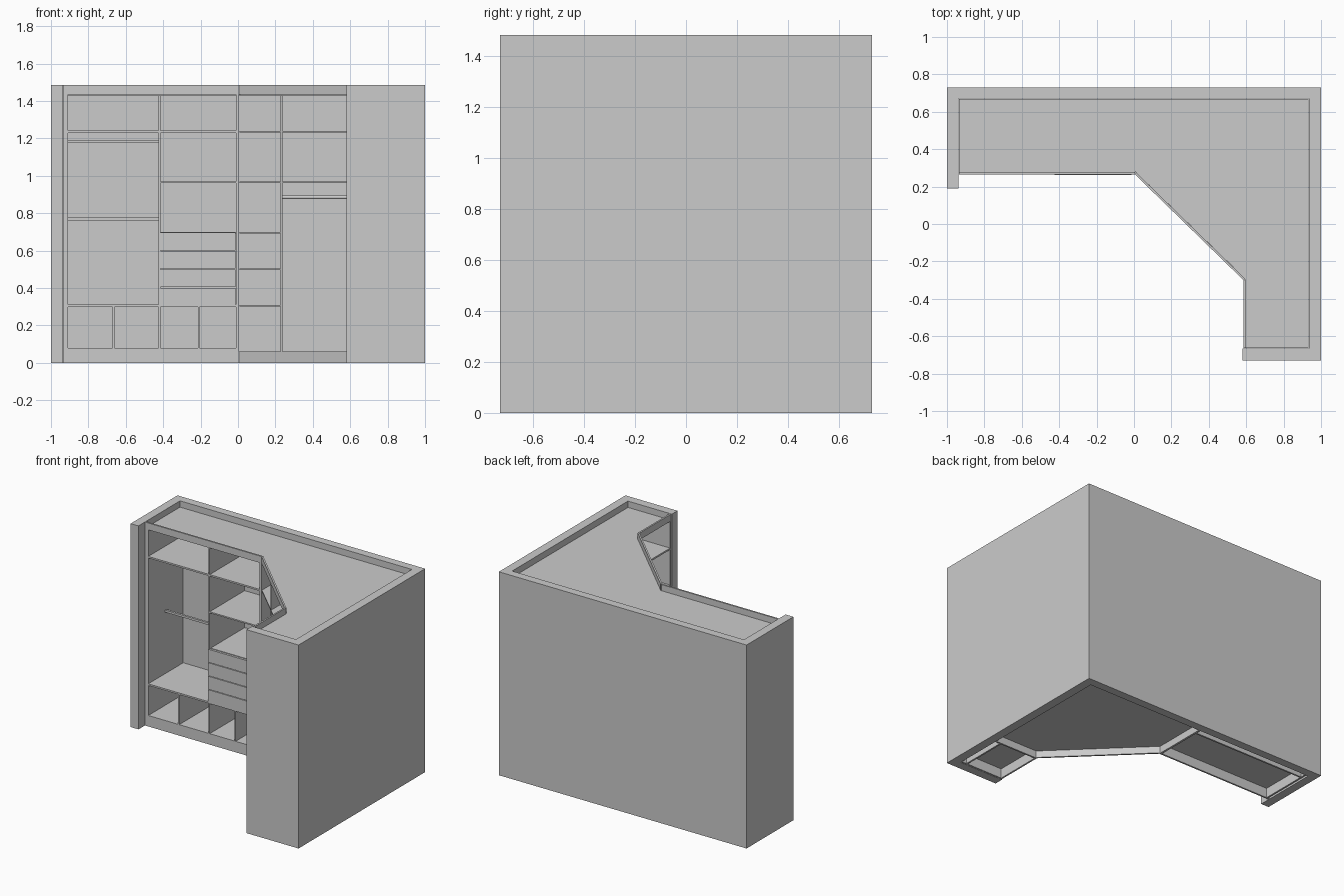
import bpy, bmesh

if "Cube" in bpy.data.objects:
    bpy.data.objects.remove(bpy.data.objects["Cube"])

T = 0.012          # board thickness
TOP = 1.485        # wall height
F, B = 0.265, 0.668    # front and back of the left unit
RX, RB = 0.585, 0.933  # front and back of the right unit
RY0, RY1 = -0.664, -0.30


def prism(name, pts, z0, z1):
    bm = bmesh.new()
    face = bm.faces.new([bm.verts.new((x, y, z0)) for x, y in pts])
    ext = bmesh.ops.extrude_face_region(bm, geom=[face])
    verts = [g for g in ext["geom"] if isinstance(g, bmesh.types.BMVert)]
    bmesh.ops.translate(bm, verts=verts, vec=(0, 0, z1 - z0))
    bmesh.ops.recalc_face_normals(bm, faces=bm.faces[:])
    me = bpy.data.meshes.new(name)
    bm.to_mesh(me)
    bm.free()
    ob = bpy.data.objects.new(name, me)
    bpy.context.collection.objects.link(ob)
    return ob


def box(name, x0, x1, y0, y1, z0, z1):
    return prism(name, [(x0, y0), (x1, y0), (x1, y1), (x0, y1)], z0, z1)


def rod(name, x0, x1, y, z, r):
    bpy.ops.mesh.primitive_cylinder_add(vertices=24, radius=r, depth=x1 - x0,
                                        location=((x0 + x1) / 2, y, z),
                                        rotation=(0, 1.570796, 0))
    bpy.context.object.name = name
    bpy.ops.object.shade_smooth_by_angle()


# Room walls around the closet
prism("room_walls", [(-1, 0.19), (-0.937, 0.19), (-0.937, 0.67), (0.935, 0.67),
                     (0.935, -0.666), (0.58, -0.666), (0.58, -0.73), (1, -0.73),
                     (1, 0.73), (-1, 0.73)], 0, TOP)

# Top board following the whole footprint
prism("top_board", [(-0.936, F + T), (0.01, F + T), (RX + T, RY1 + 0.005),
                    (RX + T, RY0), (RB, RY0), (RB, B), (-0.936, B)], 1.43, 1.44)

# Fascias above and plinths below, for the three fronts
for kind, z0, z1, zc in (("fascia", 1.435, TOP, 1.435), ("plinth", 0, 0.07, 0)):
    box("left_" + kind, -0.936, 0.005, F, F + T, z0, z1)
    box("right_" + kind, RX, RX + T, RY0, RY1, z0, z1)
    prism("corner_" + kind, [(0.005, F), (RX, RY1), (RX + T, RY1 + 0.004),
                             (0.01, F + T)], zc, TOP if zc else 0.06)

# ---- Left unit ----
box("left_filler", -0.936, -0.922, F, F + T, 0, 1.435)
box("left_side", -0.922, -0.91, F, B, 0, 1.435)
box("left_inner_side", -0.01, 0.005, F, B, 0, 1.435)
box("left_bottom", -0.91, -0.01, F, B, 0.07, 0.08)
box("left_back_rail", -0.91, -0.01, 0.62, 0.632, 0, 0.07)
box("left_divider", -0.424, -0.414, F, B, 0.08, 1.43)
for z in (0.305, 1.235):
    box("left_shelf", -0.91, -0.424, F, B, z - 0.006, z + 0.006)
    box("middle_shelf", -0.414, -0.01, F, B, z - 0.006, z + 0.006)
box("middle_shelf", -0.414, -0.01, F, B, 0.96, 0.97)
for x in (-0.665, -0.21):
    box("shoe_divider", x - 0.005, x + 0.005, F, B, 0.08, 0.299)
for z in (0.768, 1.182):
    box("hanging_rail", -0.91, -0.424, 0.458, 0.474, z - 0.008, z + 0.008)

# Drawer stack
box("drawer_top", -0.414, -0.01, F + T, B, 0.69, 0.70)
for i in range(4):
    z = 0.306 + i * 0.0985
    box("drawer_front", -0.424, -0.014, F - 0.004, F + T, z, z + 0.094)

# ---- Corner unit ----
outline = [(0.008, F), (RX, RY1 + 0.005), (RB, RY1 + 0.005), (RB, B), (0.008, B)]
for name, z in (("corner_bottom", 0.054), ("corner_shelf", 0.965), ("corner_shelf", 1.235)):
    prism(name, outline, z - 0.005, z + 0.005)
prism("corner_divider", [(0.226, 0.05), (0.237, 0.04), (0.237, B), (0.226, B)], 0.06, 1.43)
for z in (0.305, 0.50, 0.695):
    prism("corner_side_shelf", [(0.008, F), (0.226, 0.05), (0.226, B), (0.008, B)],
          z - 0.005, z + 0.005)
rod("corner_hanging_rod", 0.237, RB, 0.2, 0.885, 0.01)

# ---- Right unit ----
box("right_inner_side", RX, RB, RY1 - T, RY1, 0, 1.435)
box("right_side", RX, RB, RY0, RY0 + T, 0, 1.435)
box("right_bottom", RX, RB, RY0 + T, RY1 - T, 0.07, 0.08)
box("right_back_rail", 0.885, 0.897, RY0 + T, RY1 - T, 0, 0.07)
for z in (0.305, 0.50, 0.695, 0.965, 1.235):
    box("right_shelf", RX, RB, RY0 + T, RY1 - T, z - 0.006, z + 0.006)
